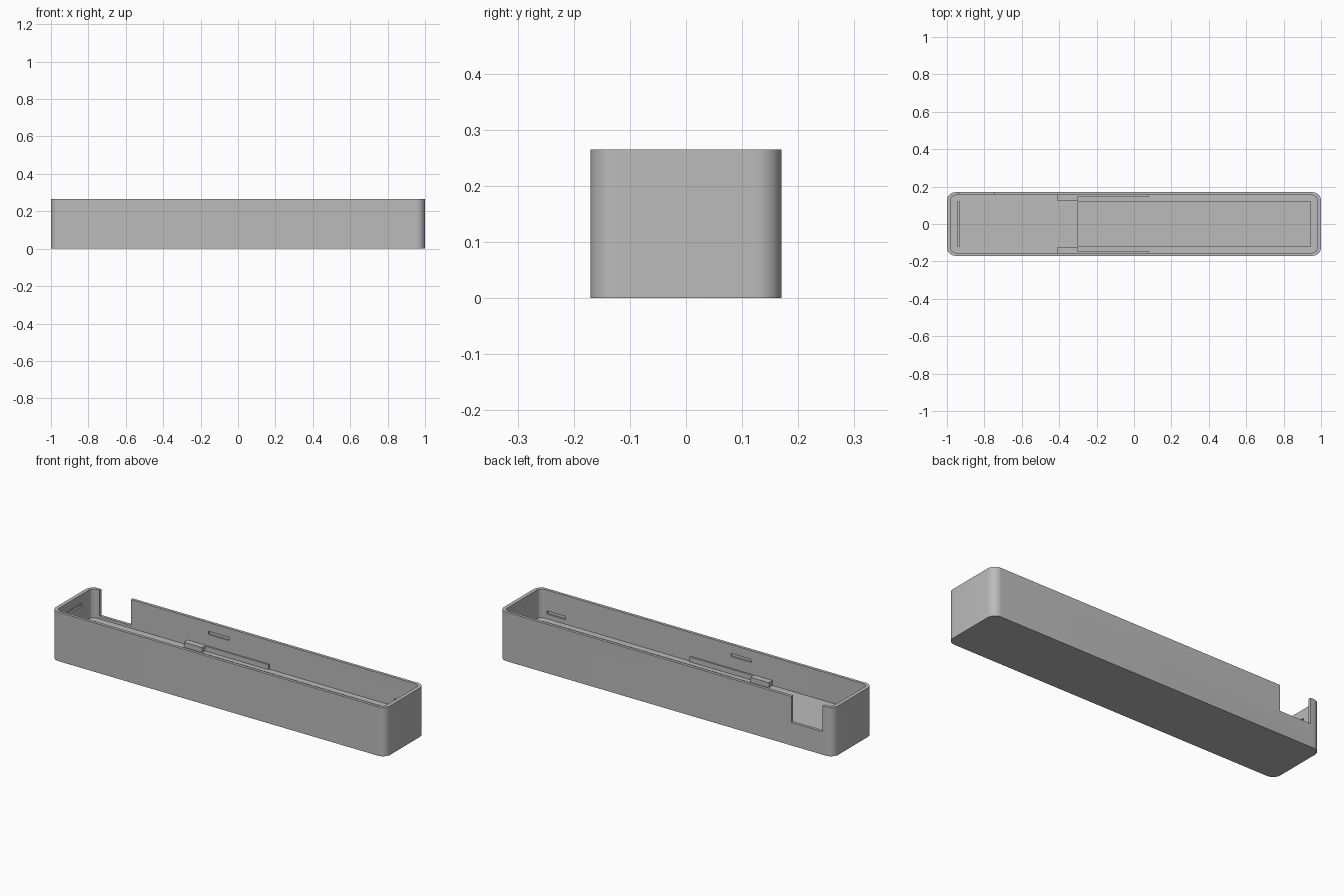
import bpy, math

if "Cube" in bpy.data.objects:
    bpy.data.objects.remove(bpy.data.objects["Cube"], do_unlink=True)

grey = bpy.data.materials.new("plain_grey")
grey.use_nodes = True
COLOUR = (0.5, 0.5, 0.5, 1)
grey.diffuse_color = COLOUR
grey.node_tree.nodes["Principled BSDF"].inputs["Base Color"].default_value = COLOUR

WALL_X, WALL_Y = 0.98, 0.154    # inner wall faces
HEIGHT, LEDGE, BASE = 0.265, 0.11, 0.02


def prism(name, x, y, z, radius=0, steps=10):
    """Upright block over the x, y and z ranges, with rounded vertical corners."""
    corners = [(x[1], y[1], 0), (x[0], y[1], 1), (x[0], y[0], 2), (x[1], y[0], 3)]
    ring = []
    for cx, cy, quarter in corners:
        if not radius:
            ring.append((cx, cy))
            continue
        sx = 1 if quarter in (0, 3) else -1
        sy = 1 if quarter < 2 else -1
        for i in range(steps + 1):
            a = (quarter + i / steps) * math.pi / 2
            ring.append((cx - sx * radius + radius * math.cos(a),
                         cy - sy * radius + radius * math.sin(a)))
    n = len(ring)
    verts = [(px, py, pz) for pz in z for px, py in ring]
    faces = [tuple(reversed(range(n))), tuple(range(n, 2 * n))]
    faces += [(i, (i + 1) % n, n + (i + 1) % n, n + i) for i in range(n)]
    mesh = bpy.data.meshes.new(name)
    mesh.from_pydata(verts, [], faces)
    mesh.materials.append(grey)
    obj = bpy.data.objects.new(name, mesh)
    bpy.context.collection.objects.link(obj)
    return obj


def activate(obj):
    bpy.ops.object.select_all(action='DESELECT')
    obj.select_set(True)
    bpy.context.view_layer.objects.active = obj


def cut(body, x, y, z, radius=0):
    """Subtract a block from the body and discard the cutter."""
    cutter = prism("cutter", x, y, z, radius)
    cutter.hide_render = True
    mod = body.modifiers.new("cut", 'BOOLEAN')
    mod.operation, mod.solver, mod.object = 'DIFFERENCE', 'EXACT', cutter
    activate(body)
    bpy.ops.object.modifier_apply(modifier=mod.name)
    bpy.data.objects.remove(cutter, do_unlink=True)


# Case with rounded corners and an open top
case = prism("case", (-1, 1), (-0.17, 0.17), (0, HEIGHT), 0.045)
cut(case, (-WALL_X, WALL_X), (-WALL_Y, WALL_Y), (LEDGE, 0.4), 0.028)

# Deep pocket below the ledge, and the narrow gap at the other end
cut(case, (-0.3, 0.945), (-0.12, 0.12), (BASE, 0.2))
cut(case, (-0.945, -0.936), (-0.12, 0.12), (BASE, 0.2))

# Opening in the back wall
cut(case, (-0.936, -0.749), (0.14, 0.2), (0.125, 0.4))

# Shallow latch slots in the walls
for side in (-1, 1):
    depth = sorted((side * 0.145, side * 0.162))
    cut(case, (-0.285, -0.16), depth, (0.2, 0.217))
    cut(case, (0.83, 0.94), depth, (0.135, 0.152))
cut(case, (-0.989, -0.97), (-0.055, 0.065), (0.2, 0.217))

activate(case)
bpy.ops.object.shade_smooth_by_angle(angle=math.radians(30))

# Stop blocks and thin side rails standing on the ledge
for side, label in ((-1, "front"), (1, "back")):
    outer = side * (WALL_Y + 0.003)
    prism(label + "_stop_block", (-0.41, -0.3),
          sorted((side * 0.122, outer)), (LEDGE - 0.003, 0.137))
    prism(label + "_side_rail", (-0.3, 0.08),
          sorted((side * 0.146, outer)), (LEDGE - 0.003, 0.137))
